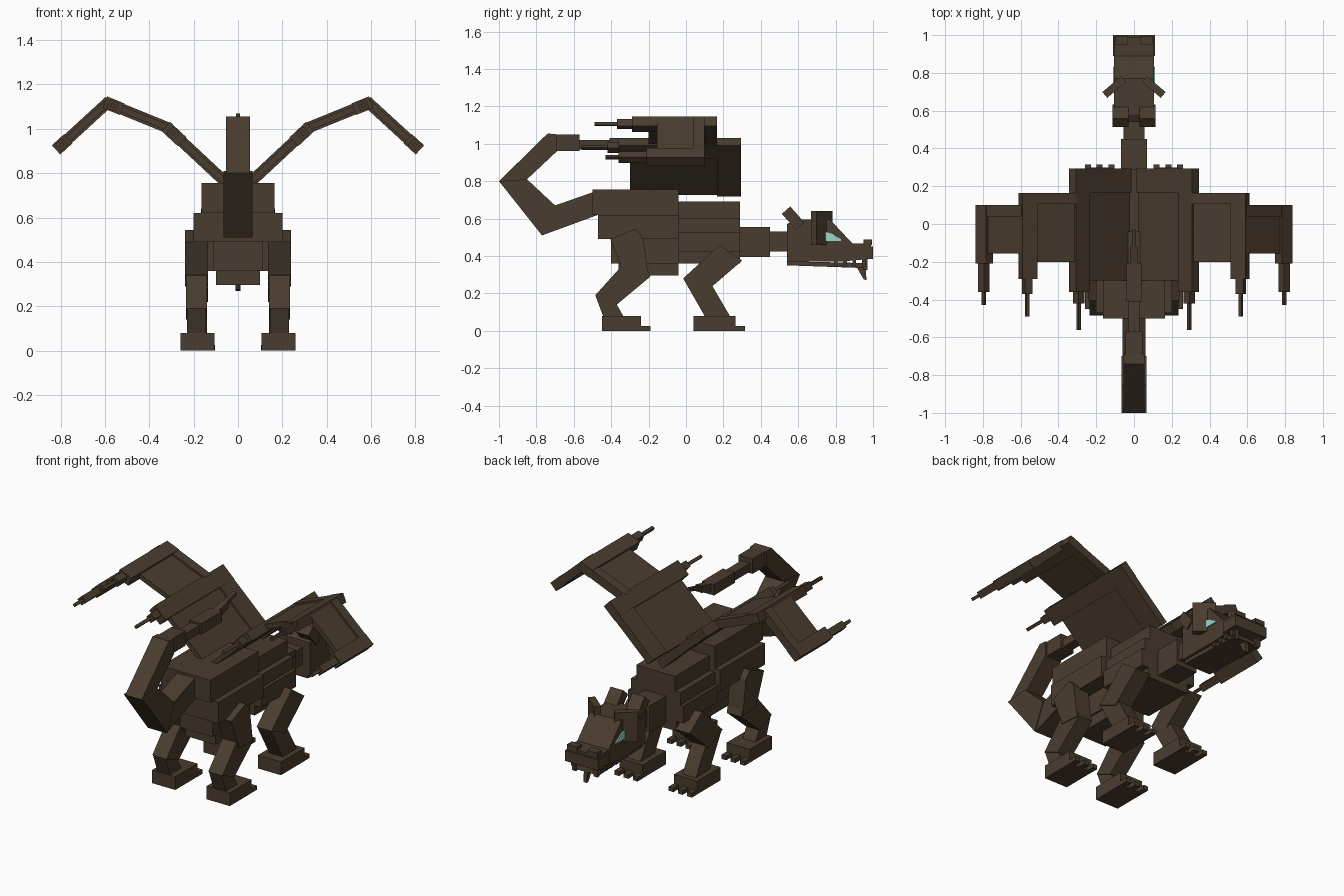
import bpy, bmesh, math
from mathutils import Vector

if "Cube" in bpy.data.objects:
    bpy.data.objects.remove(bpy.data.objects["Cube"], do_unlink=True)


def material(name, rgb):
    m = bpy.data.materials.new(name)
    m.use_nodes = True
    m.diffuse_color = (*rgb, 1)
    bsdf = next(n for n in m.node_tree.nodes if n.type == 'BSDF_PRINCIPLED')
    bsdf.inputs["Base Color"].default_value = (*rgb, 1)
    bsdf.inputs["Roughness"].default_value = 0.9
    return m


HIDE = material("brown hide", (0.068, 0.046, 0.028))
TEAL = material("pale teal", (0.32, 0.68, 0.60))


def prism(name, profile, lo, hi, axis='x', mirror=False, mat=HIDE):
    """Extrude a (y, z) profile along x, or an (x, z) profile along y."""
    bm = bmesh.new()
    put = (lambda a, b, t: (t, a, b)) if axis == 'x' else (lambda a, b, t: (a, t, b))
    rings = [[bm.verts.new(put(a, b, t)) for a, b in profile] for t in (lo, hi)]
    n = len(profile)
    bm.faces.new(rings[0])
    bm.faces.new(rings[1][::-1])
    for i in range(n):
        j = (i + 1) % n
        bm.faces.new((rings[0][i], rings[1][i], rings[1][j], rings[0][j]))
    bmesh.ops.recalc_face_normals(bm, faces=bm.faces[:])
    me = bpy.data.meshes.new(name)
    bm.to_mesh(me)
    bm.free()
    me.materials.append(mat)
    ob = bpy.data.objects.new(name, me)
    bpy.context.collection.objects.link(ob)
    if mirror:
        mod = ob.modifiers.new("mirror", 'MIRROR')
        mod.use_mirror_merge = False
    return ob


def box(name, x0, x1, y0, y1, z0, z1, **kw):
    return prism(name, [(y0, z0), (y1, z0), (y1, z1), (y0, z1)], x0, x1, **kw)


def bar(p, q, w):
    """Rectangle of width w around the line p-q."""
    p, q = Vector(p), Vector(q)
    d = (q - p).normalized() * w / 2
    s = Vector((-d.y, d.x))
    return [tuple(p + s), tuple(q + s), tuple(q - s), tuple(p - s)]


# Body: stepped layers, (half width, y0, y1, z0, z1)
layers = [
    ("rear_back", .165, -.50, -.04, .62, .755),
    ("rear_flank", .20, -.47, -.04, .49, .62),
    ("rear_belly", .11, -.40, -.04, .36, .49),
    ("rear_underside", .10, -.36, -.04, .295, .36),
    ("front_back", .13, -.04, .29, .555, .69),
    ("front_rib_upper", .165, -.04, .29, .525, .60),
    ("front_rib_middle", .185, -.04, .29, .42, .525),
    ("front_belly", .14, -.04, .29, .36, .42),
    ("neck_base", .07, .29, .45, .395, .555),
    ("neck", .055, .45, .54, .425, .53),
]
for name, w, y0, y1, z0, z1 in layers:
    box(name, -w, w, y0, y1, z0, z1)

# Head
prism("head", [(.54, .37), (.54, .57), (.58, .595), (.77, .595), (.89, .467), (.99, .467),
               (.99, .385), (.83, .37)], -.105, .105)
prism("jaw", [(.54, .35), (.54, .372), (.96, .362), (.965, .335)], -.09, .09)
box("nostril", .035, .10, .95, .995, .46, .487, mirror=True)
box("snout_lip", -.11, .11, .89, 1.0, .385, .45)
for i in range(4):
    y = .79 + i * .05
    box("tooth", .085, .10, y, y + .02, .345, .39, mirror=True)
box("front_fang", .06, .085, .95, .97, .325, .39, mirror=True)
prism("chin_spike", [(.91, .345), (.96, .345), (.965, .27), (.95, .275)], -.012, .012)
prism("eye", [(.74, .48), (.74, .53), (.78, .52), (.80, .505), (.83, .49), (.83, .48)],
      .104, .112, mirror=True, mat=TEAL)
prism("rear_horn", bar((.61, .56), (.535, .645), .06), .03, .115, mirror=True)

# Cheek fins, swung outward and back
fin = box("cheek_fin", -.02, .02, -.065, .065, .46, .64, mirror=True)
for v in fin.data.vertices:
    a = math.radians(50)
    x, y = v.co.x, v.co.y
    v.co.x = .105 + x * math.cos(a) - y * math.sin(a)
    v.co.y = .725 + x * math.sin(a) + y * math.cos(a)

# Tail, curling up and forward over the back
prism("tail_root", [(-.47, .745), (-.50, .74), (-.70, .67), (-.77, .51), (-.47, .62)], -.06, .06)
prism("tail_rise", [(-.77, .51), (-1.0, .80), (-.85, .81), (-.70, .67)], -.065, .065)
prism("tail_bend", [(-1.0, .80), (-.74, 1.055), (-.69, 1.05), (-.69, .96), (-.85, .81)], -.055, .055)
box("tail_forward", -.046, .046, -.72, -.57, .96, 1.05)
box("tail_joint", -.03, .03, -.57, -.41, .97, 1.02)
box("tail_club", -.04, .04, -.41, -.21, .965, 1.03)
prism("tail_point", [(-.21, .98), (-.21, 1.03), (-.12, 1.05), (-.12, 1.01)], -.02, .02)
prism("tail_tip", [(-.13, 1.02), (-.13, 1.045), (-.03, 1.07), (-.03, 1.05)], -.01, .01)

# Wings: (inner xz, outer xz, panel back y, front y, beam y, strut length,
#         strut back y, middle finger y, finger tip y)
wings = [
    ("inner", (.03, .735), (.325, 1.01), -.30, .295, .165, .10, -.36, -.42, -.56),
    ("middle", (.305, 1.00), (.60, 1.12), -.20, .165, .105, .085, -.29, -.37, -.49),
    ("outer", (.58, 1.125), (.82, .905), -.155, .10, .04, .075, -.21, -.36, -.43),
]
for name, p, q, back, front, beam, strut, s_back, f_mid, f_tip in wings:
    vp, vq = Vector(p), Vector(q)
    d = (vq - vp).normalized()
    c = vq - d * strut * .45
    prism(name + "_wing_membrane", bar(p, q, .028), back, front, 'y', True)
    prism(name + "_wing_beam", bar(p, q, .05), beam, front, 'y', True)
    prism(name + "_wing_strut", bar(vq - d * strut, q, .056), s_back, front, 'y', True)
    for part, y0, y1, w in (("knuckle", f_mid, s_back, .042), ("claw", f_tip, f_mid, .018)):
        prism(name + "_wing_" + part, bar(c - d * w / 2, c + d * w / 2, w), y0, y1, 'y', True)

# Legs, as side profiles
legs = [
    ("rear_thigh", .135, .24, [(-.405, .49), (-.27, .545), (-.23, .50), (-.20, .29), (-.33, .30)]),
    ("rear_shin", .14, .235, [(-.35, .34), (-.485, .19), (-.37, .14), (-.19, .29), (-.22, .36)]),
    ("rear_ankle", .145, .23, [(-.485, .19), (-.44, .07), (-.33, .07), (-.37, .14)]),
    ("front_thigh", .135, .235, [(.18, .46), (.30, .375), (.12, .22), (-.015, .28)]),
    ("front_shin", .14, .23, [(-.015, .28), (.06, .34), (.135, .25), (.24, .07), (.105, .07)]),
]
for name, x0, x1, prof in legs:
    prism(name, prof, x0, x1, mirror=True)

# Feet with three toes each
for name, y0, y1 in (("rear", -.45, -.24), ("front", .04, .265)):
    box(name + "_foot", .105, .26, y0, y1, 0, .08, mirror=True)
    for x in (.12, .182, .244):
        box(name + "_toe", x - .016, x + .016, y1, y1 + .05, 0, .025, mirror=True)
